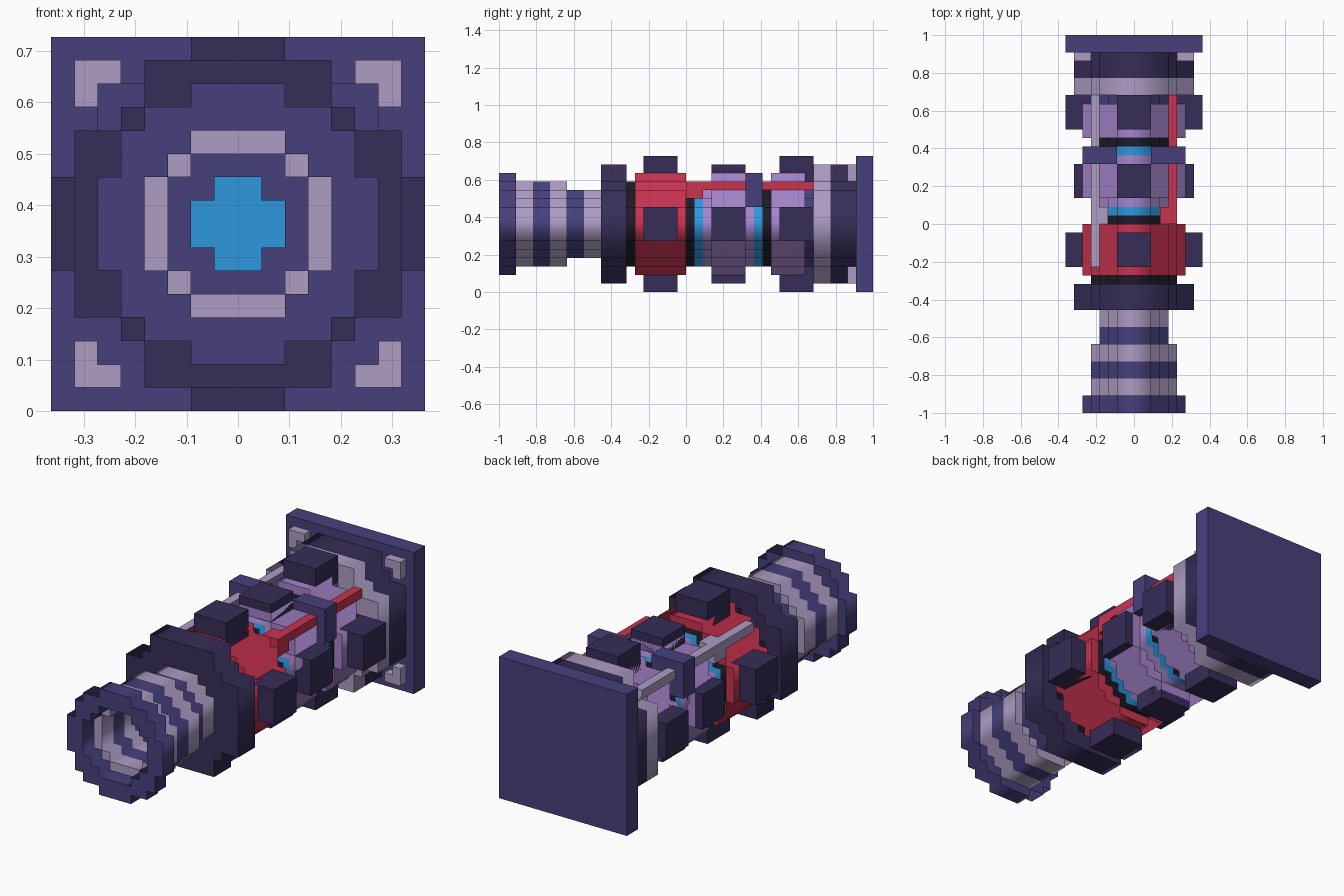
import bpy
from math import pi

if "Cube" in bpy.data.objects:
    bpy.data.objects.remove(bpy.data.objects["Cube"])

U = 2 / 44          # one block of the model
MID = 8             # height of the barrel axis, in blocks


def linear(h):
    c = int(h, 16) / 255
    return c / 12.92 if c <= 0.04045 else ((c + 0.055) / 1.055) ** 2.4


def material(name, code):
    m = bpy.data.materials.new(name)
    m.diffuse_color = (*[linear(code[i:i + 2]) for i in (0, 2, 4)], 1)
    m.use_nodes = True
    m.node_tree.nodes["Principled BSDF"].inputs["Base Color"].default_value = m.diffuse_color
    return m


purple = material("purple", "47407c")
dark = material("dark_purple", "372d57")
lilac = material("lilac", "ad9dc4")
lavender = material("lavender", "a685cc")
red = material("red", "c93350")
cyan = material("cyan", "2d98de")
black = material("black", "1e1a2a")

# Stepped round sections: (half width, half height) of overlapping rectangles
R2 = [(2, 1), (1, 2)]
R3 = [(3, 2), (2, 3)]
R4 = [(4, 2), (3, 3), (2, 4)]
R5 = [(5, 2), (4, 3), (3, 4), (2, 5)]
R6 = [(6, 2), (5, 4), (4, 5), (2, 6)]
R7 = [(7, 4), (5, 5), (4, 7)]


def outline(steps):
    q = []
    for i, (a, b) in enumerate(steps):
        if i:
            q.append((a, steps[i - 1][1]))
        q.append((a, b))
    return (q + [(-x, z) for x, z in reversed(q)] + [(-x, -z) for x, z in q]
            + [(x, -z) for x, z in reversed(q)])


def ring(name, y0, y1, steps, mat, hole=None):
    cu = bpy.data.curves.new(name, 'CURVE')
    cu.dimensions = '2D'
    cu.fill_mode = 'BOTH'
    cu.extrude = (y1 - y0) / 2 * U
    for s in (steps, hole):
        if s:
            pts = outline(s)
            sp = cu.splines.new('POLY')
            sp.points.add(len(pts) - 1)
            for p, (x, z) in zip(sp.points, pts):
                p.co = (x * U, z * U, 0, 1)
            sp.use_cyclic_u = True
    tmp = bpy.data.objects.new(name + "_curve", cu)
    bpy.context.collection.objects.link(tmp)
    bpy.context.view_layer.update()
    me = bpy.data.meshes.new_from_object(
        tmp.evaluated_get(bpy.context.evaluated_depsgraph_get()))
    bpy.data.objects.remove(tmp)
    me.materials.clear()
    me.materials.append(mat)
    ob = bpy.data.objects.new(name, me)
    ob.rotation_euler = (pi / 2, 0, 0)
    ob.location = (0, (y0 + y1) / 2 * U, MID * U)
    bpy.context.collection.objects.link(ob)


def box(name, x, y, z, mat):
    # ranges in blocks, x and z measured from the barrel axis
    lo, hi = zip(*(sorted(r) for r in (x, y, z)))
    c = [(a + b) / 2 * U for a, b in zip(lo, hi)]
    bpy.ops.mesh.primitive_cube_add(size=1, location=(c[0], c[1], c[2] + MID * U))
    ob = bpy.context.object
    ob.name = name
    ob.scale = [(b - a) * U for a, b in zip(lo, hi)]
    ob.data.materials.append(mat)


# Hollow barrel
ring("muzzle_ring", -22, -20, R6, purple, R4)
ring("barrel_band_1", -20, -18, R5, lilac, R3)
ring("barrel_band_2", -18, -16, R5, purple, R3)
ring("barrel_band_3", -16, -14, R5, lilac, R3)
ring("barrel_neck_1", -14, -12, R4, purple, R2)
ring("barrel_neck_2", -12, -10, R4, lilac, R2)
ring("glow_core", -11, -10, R2, cyan)

# Body sections from front to back
ring("front_flange", -10, -7, R7, dark)
ring("front_gasket", -7, -6, R5, black)
ring("red_housing", -6, 0, R6, red)
ring("gasket_1", 0, 1, R5, black)
ring("glow_ring_1", 1, 2, R5, cyan)
ring("chamber_1_front", 2, 3, R5, lavender)
ring("chamber_1", 3, 7, R6, lavender)
ring("chamber_1_rear", 7, 8, R5, lavender)
ring("glow_ring_2", 8, 9, R5, cyan)
ring("gasket_2", 9, 10, R5, black)
ring("chamber_2", 10, 14, R6, lavender)
ring("chamber_2_collar", 14, 15, R5, purple)
ring("rear_collar", 15, 17, R7, lilac)
ring("rear_flange", 17, 20, R7, dark)
box("back_plate", (-8, 8), (20, 22), (-8, 8), purple)

# Four lugs around each body section
for n, y0, y1, r in (("front", -5, -1, 8), ("middle", 3, 7, 7), ("rear", 11, 15, 8)):
    for s in (-1, 1):
        box(n + "_side_lug", (s * 4, s * r), (y0, y1), (-2, 2), dark)
        box(n + "_end_lug", (-2, 2), (y0, y1), (s * 4, s * r), dark)

# L-shaped corner brackets on the back plate
for sx in (-1, 1):
    for sz in (-1, 1):
        box("corner_bracket", (sx * 5, sx * 7), (19, 20), (sz * 6, sz * 7), lilac)
        box("corner_bracket_leg", (sx * 6, sx * 7), (19, 20), (sz * 5, sz * 6), lilac)

# Rails along the upper edges, held by clamps
for s, mat, start in ((1, red, 0), (-1, lilac, -5)):
    box("rail", (s * 4, s * 5), (start, 16), (4, 5), mat)
    box("rail_foot", (s * 3, s * 5), (0, 2), (3, 5), mat)
    box("rail_clamp", (s * 2, s * 6), (7, 9), (2, 6), purple)
